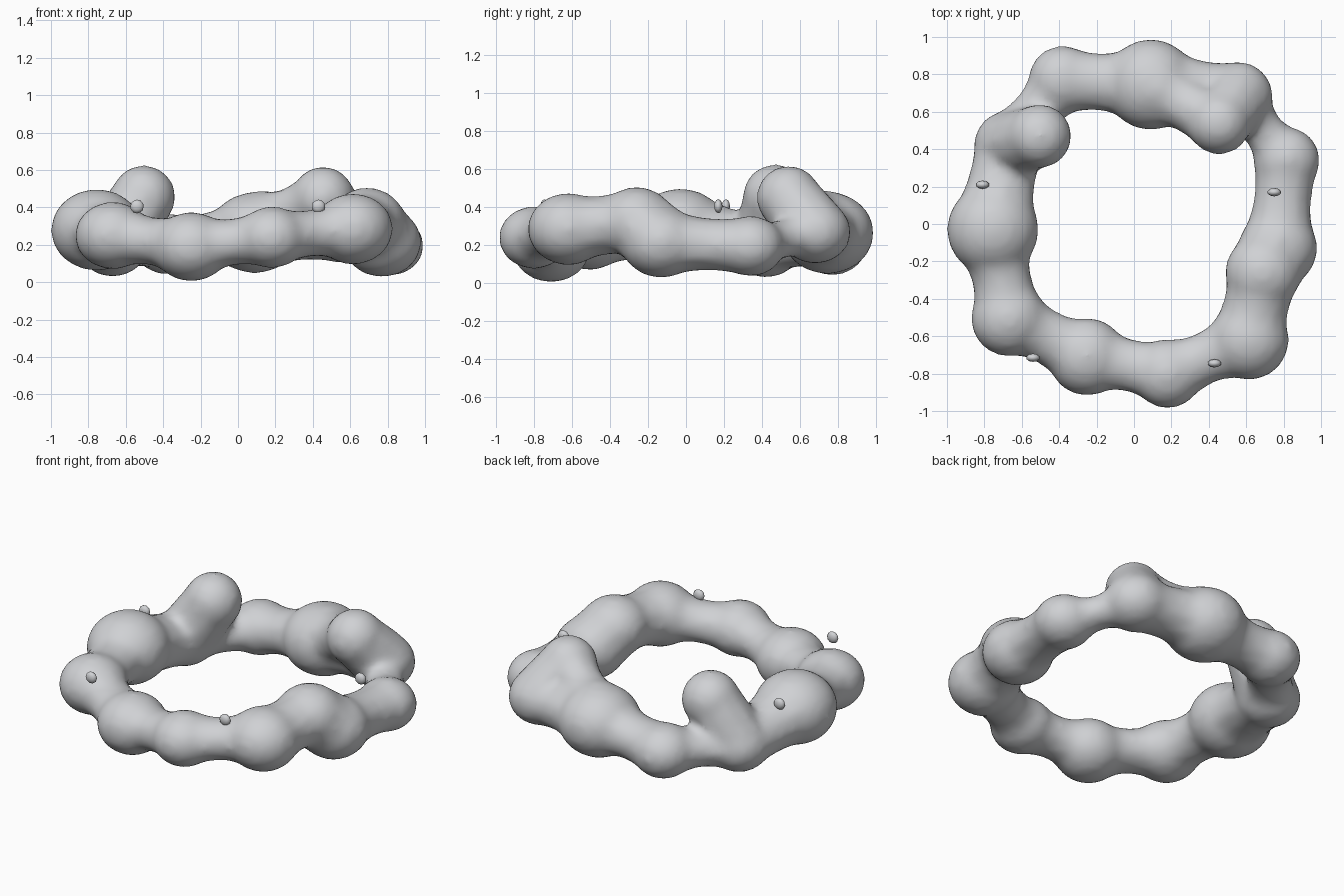
import bpy, bmesh
from mathutils import Vector, Matrix

cube = bpy.data.objects.get("Cube")
if cube:
    bpy.data.objects.remove(cube, do_unlink=True)

grey = bpy.data.materials.new("soft grey")
grey.use_nodes = True
colour = (0.63, 0.64, 0.66, 1)
grey.diffuse_color = colour
grey.node_tree.nodes["Principled BSDF"].inputs["Base Color"].default_value = colour

FLAT = 0.89  # ring lumps are a little flatter than they are wide


def add_object(name, bm):
    mesh = bpy.data.meshes.new(name)
    bm.to_mesh(mesh)
    bm.free()
    mesh.materials.append(grey)
    mesh.shade_smooth()
    obj = bpy.data.objects.new(name, mesh)
    bpy.context.collection.objects.link(obj)
    return obj


def ball(bm, centre, radius, height=1.0, detail=3):
    matrix = Matrix.Translation(centre) @ Matrix.Diagonal((1, 1, height, 1))
    bmesh.ops.create_icosphere(bm, subdivisions=detail, radius=radius, matrix=matrix)


def neck(bm, a, b, pinch, height=1.0, steps=10):
    """Fill the gap between two lumps with balls that narrow in the middle."""
    pa, pb = Vector(a[:3]), Vector(b[:3])
    for i in range(1, steps):
        t = i / steps
        radius = a[3] + (b[3] - a[3]) * t
        radius *= 1 - pinch * 4 * t * (1 - t)
        ball(bm, pa.lerp(pb, t), radius, height, 2)


# Lumps around the ring: x, y, z, radius, pinch of the neck to the next lump
ring = [
    (-0.25, -0.71, 0.19, 0.210, 0.27),
    (0.18, -0.80, 0.24, 0.187, 0.28),
    (0.615, -0.62, 0.285, 0.215, 0.14),
    (0.69, -0.26, 0.325, 0.205, 0.0),
    (0.77, -0.13, 0.215, 0.212, 0.18),
    (0.815, 0.34, 0.195, 0.180, 0.38),
    (0.555, 0.68, 0.27, 0.190, 0.20),
    (0.09, 0.745, 0.265, 0.245, 0.25),
    (-0.38, 0.77, 0.205, 0.185, 0.28),
    (-0.67, 0.42, 0.195, 0.188, 0.14),
    (-0.755, -0.03, 0.28, 0.247, 0.27),
    (-0.67, -0.505, 0.25, 0.204, 0.28),
]
# Raised knobs, each with the ring lump it grows from
knobs = [((0.455, 0.54, 0.45, 0.170), ring[6]),
         ((-0.505, 0.47, 0.455, 0.172), ring[9])]

# Lumpy ring
bm = bmesh.new()
for i, lump in enumerate(ring):
    ball(bm, lump[:3], lump[3], FLAT)
    neck(bm, lump, ring[(i + 1) % len(ring)], lump[4], FLAT)
for knob, base in knobs:
    ball(bm, knob[:3], knob[3])
    neck(bm, base, knob, 0)
# Web between the back lump and the left knob
neck(bm, ring[7], knobs[0][0], 0.28)
lumpy_ring = add_object("lumpy_ring", bm)

# Fuse the lumps into one soft skin
fuse = lumpy_ring.modifiers.new("fuse", 'REMESH')
fuse.mode = 'VOXEL'
fuse.voxel_size = 0.025
fuse.use_smooth_shade = True
soften = lumpy_ring.modifiers.new("soften", 'SMOOTH')
soften.factor = 0.5
soften.iterations = 8

# Small flattened beads
beads = [(-0.81, 0.21), (0.75, 0.17), (-0.54, -0.715), (0.43, -0.745)]
for i, (x, y) in enumerate(beads):
    bm = bmesh.new()
    ball(bm, (0, 0, 0), 0.037, 1, 2)
    bmesh.ops.scale(bm, vec=(1, 0.6, 1), verts=bm.verts)
    bead = add_object(f"bead_{i + 1}", bm)
    bead.location = (x, y, 0.405)
